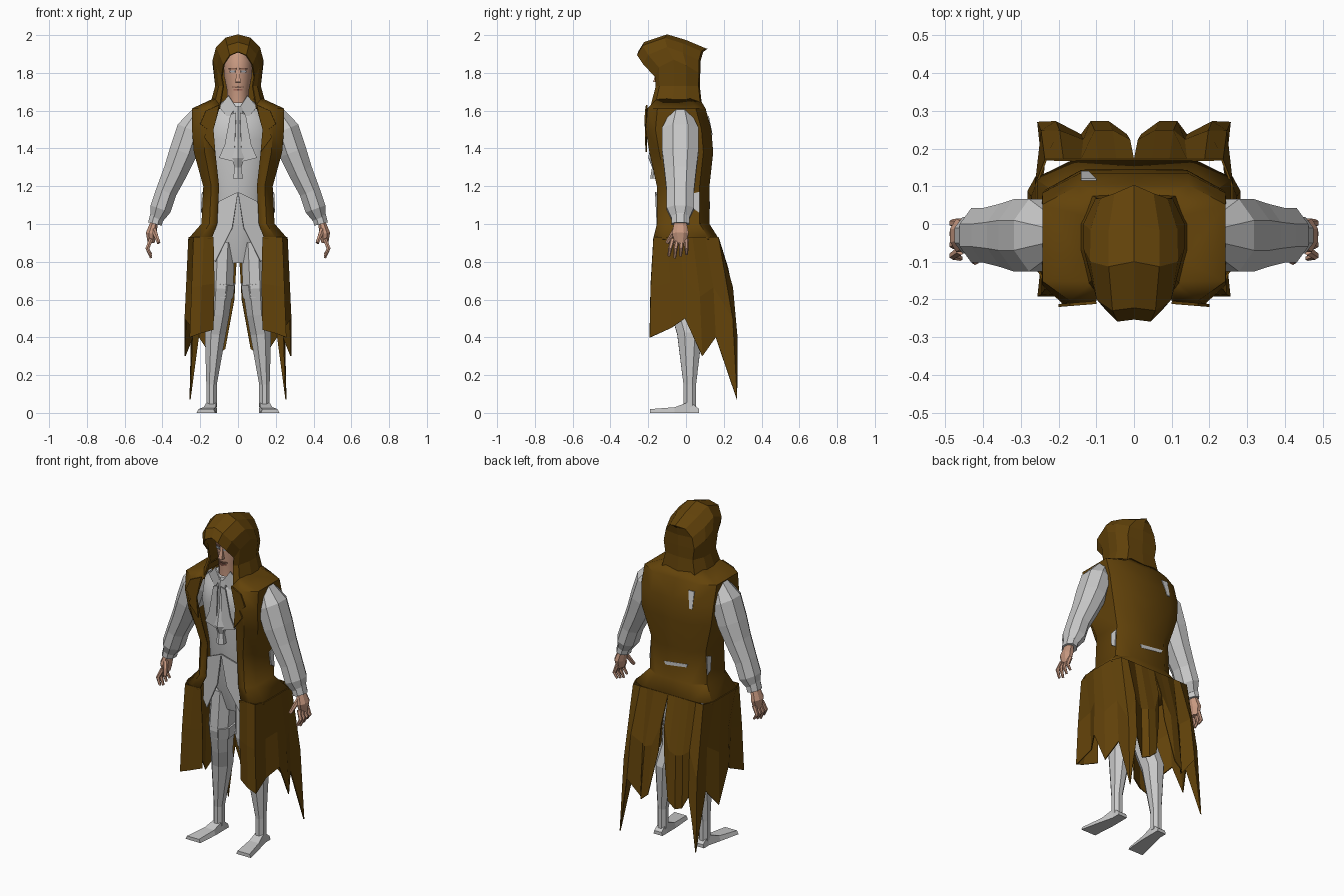
import bpy, bmesh, math
from mathutils import Vector

cube = bpy.data.objects.get("Cube")
if cube:
    bpy.data.objects.remove(cube, do_unlink=True)


def material(name, *rgb):
    mat = bpy.data.materials.new(name)
    mat.use_nodes = True
    mat.diffuse_color = (*rgb, 1)
    mat.node_tree.nodes["Principled BSDF"].inputs["Base Color"].default_value = (*rgb, 1)
    return mat


brown = material("brown cloth", .125, .056, .003)
grey = material("pale grey cloth", .58, .58, .58)
skin = material("skin", .58, .32, .22)
dark = material("dark brow", .25, .12, .08)
eye_grey = material("eye grey", .34, .36, .4)
lip_red = material("lip red", .36, .14, .1)


def finish(name, bm, mat, mirror=False, thickness=0, smooth=False):
    """Turn the bmesh into an object with its modifiers and shading."""
    bmesh.ops.remove_doubles(bm, verts=bm.verts, dist=.001)
    bmesh.ops.recalc_face_normals(bm, faces=bm.faces)
    mesh = bpy.data.meshes.new(name)
    bm.to_mesh(mesh)
    bm.free()
    mesh.materials.append(mat)
    part = bpy.data.objects.new(name, mesh)
    bpy.context.collection.objects.link(part)
    if smooth:
        bpy.ops.object.select_all(action='DESELECT')
        part.select_set(True)
        bpy.context.view_layer.objects.active = part
        bpy.ops.object.shade_smooth_by_angle(angle=math.radians(40))
    if mirror:
        part.modifiers.new("Mirror", 'MIRROR')
    if thickness:
        solid = part.modifiers.new("Thickness", 'SOLIDIFY')
        solid.thickness = thickness
        solid.offset = 0


def loft(name, rows, mat, closed=False, **options):
    """Skin equally long rows of points; closed rows also get end caps."""
    bm = bmesh.new()
    grid = [[bm.verts.new(point) for point in row] for row in rows]
    count = len(rows[0])
    for upper, lower in zip(grid, grid[1:]):
        for i in range(count if closed else count - 1):
            j = (i + 1) % count
            bm.faces.new((upper[i], upper[j], lower[j], lower[i]))
    if closed:
        bm.faces.new(grid[0])
        bm.faces.new(grid[-1])
    finish(name, bm, mat, **options)


def tube(name, path, mat, depth=1, sides=8, **options):
    """Loft ellipses along a path of (x, y, z, radius); depth scales them in y."""
    centres = [Vector(stop[:3]) for stop in path]
    rows = []
    for i, centre in enumerate(centres):
        ahead = centres[min(i + 1, len(path) - 1)]
        behind = centres[max(i - 1, 0)]
        tangent = (ahead - behind).normalized()
        back = Vector((0, 1, 0))
        back = (back - tangent * back.dot(tangent)).normalized()
        side = back.cross(tangent)
        radius = path[i][3]
        angles = [math.tau * (k + .5) / sides for k in range(sides)]
        rows.append([centre + radius * (side * math.cos(a) + back * depth * math.sin(a))
                     for a in angles])
    loft(name, rows, mat, closed=True, **options)


def plate(name, outline, y, slant, mat, thickness=.008):
    """Mirrored flat plate from an (x, z) outline, slanting back from the middle."""
    bm = bmesh.new()
    bm.faces.new([bm.verts.new((x, y + slant * x, z)) for x, z in outline])
    finish(name, bm, mat, mirror=True, thickness=thickness)


# Shirt body
tube("shirt_torso", [(0, 0, .8, .1), (0, -.02, 1, .15), (0, -.04, 1.2, .15), (0, -.03, 1.45, .2),
                     (0, -.04, 1.57, .18), (0, -.05, 1.65, .08)],
     grey, depth=.7, sides=16, smooth=True)

# Sleeves and cuffs
shoulder_to_wrist = [(.2, 1.6, .04), (.25, 1.5, .08), (.29, 1.38, .08), (.33, 1.28, .07),
                     (.38, 1.17, .06), (.41, 1.08, .06), (.43, 1.03, .04)]
tube("sleeve", [(x, -.03, z, r) for x, z, r in shoulder_to_wrist], grey, depth=1.3, mirror=True)
tube("cuff", [(.42, -.03, 1.08, .04), (.44, -.03, 1, .04)], grey, depth=1.3, mirror=True)

# Hands
tube("palm", [(.44, -.03, 1.02, .02), (.46, -.03, .95, .03), (.46, -.03, .9, .02)],
     skin, depth=1.6, mirror=True)
for i, finger in enumerate(("index", "middle", "ring", "little")):
    y = .024 * i - .07
    tip = .82 + .01 * abs(i - 1)
    tube(finger + "_finger", [(.46, y, .92, .013), (.48, y * 1.2, .87, .011), (.46, y * 1.3, tip, .007)],
         skin, sides=6, mirror=True)
tube("thumb", [(.45, -.05, .98, .016), (.42, -.1, .9, .01)], skin, sides=6, mirror=True)

# Legs, boot cuffs and feet
tube("leg", [(.08, -.02, .9, .07), (.09, -.03, .66, .07), (.1, -.01, .53, .06),
             (.12, .02, .42, .06), (.14, .02, .15, .03), (.14, .02, .03, .03)],
     grey, depth=1.2, mirror=True)
tube("boot_cuff", [(.08, -.03, .69, .07), (.09, -.02, .62, .07)], grey, depth=1.2, mirror=True)
foot = []
for y, x, width, height in ((.07, .14, .03, .02), (.02, .14, .03, .06),
                            (-.06, .15, .04, .03), (-.19, .17, .05, .02)):
    foot.append([(x - width, y, 0), (x + width, y, 0),
                 (x + width * .8, y, height), (x - width * .8, y, height)])
loft("foot", foot, grey, closed=True, mirror=True)

# Waistcoat points, shirt collar and neckcloth
plate("waistcoat_point", [(0, 1.17), (.03, .98), (.12, .8), (.15, .84), (.14, 1.1)], -.16, .3, grey)
plate("shirt_collar", [(.01, 1.62), (.05, 1.68), (.1, 1.62), (.05, 1.56)], -.16, .3, grey)
plate("neckcloth_fold", [(.01, 1.59), (.04, 1.58), (.07, 1.42), (.1, 1.35), (.02, 1.33)],
      -.18, .1, grey)
tube("neckcloth", [(0, -.14, 1.62, .03), (0, -.16, 1.45, .02), (0, -.16, 1.35, .04),
                   (0, -.16, 1.3, .02), (0, -.16, 1.24, .03)], grey, sides=6)

# Head and face
tube("head", [(0, -.07, 1.64, .06), (0, -.07, 1.71, .06), (0, -.06, 1.78, .075),
              (0, -.06, 1.86, .075), (0, -.05, 1.93, .05)],
     skin, depth=1.3, sides=14, smooth=True)
tube("nose", [(0, -.15, 1.81, .01), (0, -.16, 1.75, .02)], skin, sides=4)


def face_strip(name, inner, outer, z, half_height, y, mat):
    low, high = z - half_height, z + half_height
    plate(name, [(inner, low), (outer, low), (outer, high), (inner, high)], y, .4, mat)


face_strip("eye", .014, .043, 1.807, .006, -.161, eye_grey)
face_strip("brow", .01, .05, 1.823, .004, -.161, dark)
face_strip("lip", 0, .023, 1.71, .004, -.152, lip_red)
face_strip("moustache", 0, .028, 1.725, .003, -.154, dark)

# Sleeveless coat: height, opening edge, half width, front and back
coat = []
for z, edge, half, front, back in ((1.66, .09, .13, -.15, .07), (1.61, .1, .24, -.2, .1),
                                   (1.5, .13, .24, -.21, .13), (1.38, .12, .23, -.19, .14),
                                   (1.2, .1, .18, -.15, .12), (1, .11, .19, -.15, .12),
                                   (.92, .14, .26, -.17, .17)):
    coat.append([(edge, front, z), ((edge + half) / 2, front, z), (half, front + .05, z),
                 (half, back - .05, z), (half * .6, back, z), (0, back, z)])
loft("coat_body", coat, brown, mirror=True, thickness=.008, smooth=True)
plate("coat_lapel", [(.1, 1.63), (.17, 1.6), (.2, 1.53), (.16, 1.5), (.18, 1.46),
                     (.12, 1.38), (.13, 1.5)], -.2, -.08, brown)

# Shirt showing through the torn coat
loft("side_tear", [[(.188, .03, 1.16), (.185, .07, 1.17)], [(.193, .04, 1.08), (.193, .07, 1.06)]],
     grey, mirror=True, thickness=.008)
loft("waist_tear", [[(-.1, .122, 1.12), (.06, .122, 1.1)], [(-.09, .122, 1.1), (.05, .122, 1.08)]],
     grey, thickness=.008)
loft("shoulder_tear", [[(-.14, .117, 1.57), (-.1, .117, 1.57)], [(-.14, .137, 1.47), (-.12, .137, 1.47)]],
     grey, thickness=.008)

# Ragged pleated skirt: walk round half the waist, every third fold tucked in
waist = [(.5 + .2 * i, -1) for i in range(3)]
waist += [(1, .4 * i - .6) for i in range(4)]
waist += [(.9 - .18 * i, 1) for i in range(6)]
hem = [.44, .42, .4, .45, .5, .3, .4, .07, .4, .3, .3, .34, .6]
skirt = []
for drop in (0, .5, 1):
    flare = drop ** .4
    row = []
    for i, (u, v) in enumerate(waist):
        tuck = 1 - .15 * flare if i % 3 == 0 else 1
        row.append((.26 * u * tuck + .02 * drop,
                    .04 * flare + (.17 + .06 * flare) * v * tuck,
                    .93 + (hem[i] - .93) * drop))
    skirt.append(row)
loft("coat_skirt", skirt, brown, mirror=True, thickness=.006)


# Hood: domed arches from the brow rim to the back seam, drawn in towards the neck
def arch(y, top, width):
    points = []
    for step in range(4):
        a = math.pi / 6 * step
        fall = 1 - math.cos(a)
        points.append((width * math.sin(a), y * (1 - .35 * fall) - .02 * math.sin(2 * a), top - .13 * fall))
    points.append((width * .9, y * .63, 1.73))
    points.append((width * 1.15, y * .75, 1.61))
    return points


sections = [(-.25, 1.91, .085), (-.22, 1.96, .11), (-.1, 2, .13), (0, 1.97, .13), (.1, 1.93, .1), (.11, 1.93, 0)]
loft("hood", [arch(*section) for section in sections], brown, mirror=True, thickness=.008)
